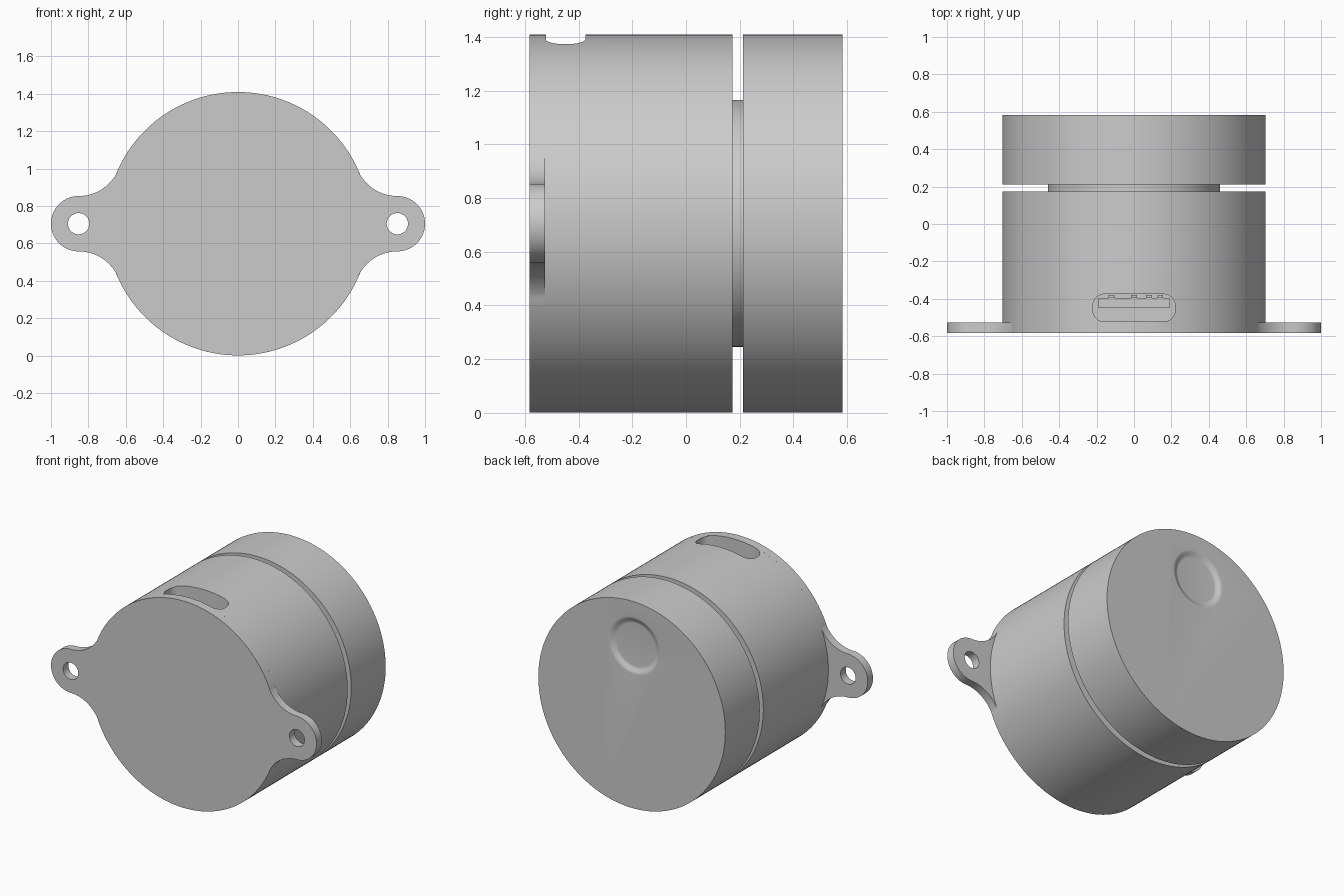
import bpy, bmesh
from math import sin, cos, pi, atan2, radians

cube = bpy.data.objects.get("Cube")
if cube:
    bpy.data.objects.remove(cube, do_unlink=True)

R = 0.704          # housing radius
ZC = 0.705         # axis height
FRONT, FLANGE, BODY, NECK, BACK = -0.583, -0.526, 0.174, 0.212, 0.583

grey = bpy.data.materials.new("mid_grey")
grey.use_nodes = True
colour = (0.6, 0.6, 0.6, 1)
grey.diffuse_color = colour
grey.node_tree.nodes["Principled BSDF"].inputs["Base Color"].default_value = colour


def arc(cx, cy, r, a0, a1, n):
    return [(cx + r * cos(a0 + (a1 - a0) * i / n),
             cy + r * sin(a0 + (a1 - a0) * i / n)) for i in range(n + 1)]


def circle(cx, cy, r, n=160):
    return arc(cx, cy, r, 0, 2 * pi, n)[:-1]


def loft(name, sections, along="y"):
    """Skin stacked outlines, given as (outline, position), and cap both ends."""
    bm = bmesh.new()
    rings = []
    for outline, t in sections:
        rings.append([bm.verts.new((u, t, v + ZC) if along == "y" else (u, v, t))
                      for u, v in outline])
    for a, b in zip(rings, rings[1:]):
        for i in range(len(a)):
            j = (i + 1) % len(a)
            bm.faces.new((a[i], a[j], b[j], b[i]))
    bm.faces.new(rings[0])
    bm.faces.new(rings[-1])
    bmesh.ops.recalc_face_normals(bm, faces=bm.faces)
    mesh = bpy.data.meshes.new(name)
    bm.to_mesh(mesh)
    bm.free()
    mesh.materials.append(grey)
    ob = bpy.data.objects.new(name, mesh)
    bpy.context.collection.objects.link(ob)
    return ob


def select(ob):
    bpy.ops.object.select_all(action="DESELECT")
    ob.select_set(True)
    bpy.context.view_layer.objects.active = ob


def cut(ob, cutter):
    mod = ob.modifiers.new("cut", "BOOLEAN")
    mod.operation, mod.solver, mod.object = "DIFFERENCE", "EXACT", cutter
    select(ob)
    bpy.ops.object.modifier_apply(modifier=mod.name)
    bpy.data.objects.remove(cutter, do_unlink=True)


def smooth(ob):
    select(ob)
    bpy.ops.object.shade_smooth_by_angle(angle=radians(30))


# Mounting flange: disc with two filleted ears
ear_x, ear_r, fil = 0.852, 0.148, 0.23
fil_y = ear_r + fil
join = atan2(fil_y, ear_x)
upper = arc(0, 0, R, pi / 2, join, 36) + arc(ear_x, fil_y, fil, pi + join, 1.5 * pi, 20)[1:]
quarter = upper + arc(ear_x, 0, ear_r, pi / 2, 0, 20)[1:]
half = quarter + [(x, -y) for x, y in reversed(quarter[:-1])]
outline = half + [(-x, y) for x, y in reversed(half[1:-1])]
flange = loft("mounting_flange", [(outline, FRONT), (outline, FLANGE)])
for side in (-1, 1):
    hole = circle(side * ear_x, 0, 0.057, 40)
    cut(flange, loft("hole_cutter", [(hole, -0.7), (hole, -0.4)]))
smooth(flange)

# Main housing with a rounded port slot in its top
disc = circle(0, 0, R)
body = loft("housing", [(disc, FLANGE), (disc, BODY)])
sx, y0, y1, cr = 0.22, -0.522, -0.375, 0.062
slot = []
for cx, cy, a in ((sx - cr, y1 - cr, 0), (cr - sx, y1 - cr, pi / 2),
                  (cr - sx, y0 + cr, pi), (sx - cr, y0 + cr, 1.5 * pi)):
    slot += arc(cx, cy, cr, a, a + pi / 2, 10)
cut(body, loft("slot_cutter", [(slot, 1.24), (slot, 1.6)], "z"))
smooth(body)


def box(name, x0, x1, ya, yb, z0, z1):
    rect = [(x0, ya), (x1, ya), (x1, yb), (x0, yb)]
    return loft(name, [(rect, z0), (rect, z1)], "z")


# Connector inside the slot
box("connector_step", -0.19, 0.19, -0.45, -0.395, 1.23, 1.262)
for px in (-0.12, 0, 0.08, 0.14):
    box("connector_pin", px - 0.015, px + 0.015, -0.395, -0.38, 1.23, 1.275)

# Recessed neck joining the two halves
neck = circle(0, 0, 0.46)
smooth(loft("neck", [(neck, BODY - 0.02), (neck, NECK + 0.02)]))

# Back cap with a soft-edged round dimple
cap = loft("back_cap", [(disc, NECK), (disc, BACK)])
depth, inner, outer = 0.018, 0.145, 0.195
steps = [i / 10 for i in range(11)]
dimple = [(circle(-0.02, 0.405, inner + (outer - inner) * t, 64),
           BACK - depth * (1 + cos(pi * t)) / 2) for t in steps]
dimple.append((circle(-0.02, 0.405, outer, 64), BACK + 0.1))
cut(cap, loft("dimple_cutter", dimple))
smooth(cap)
